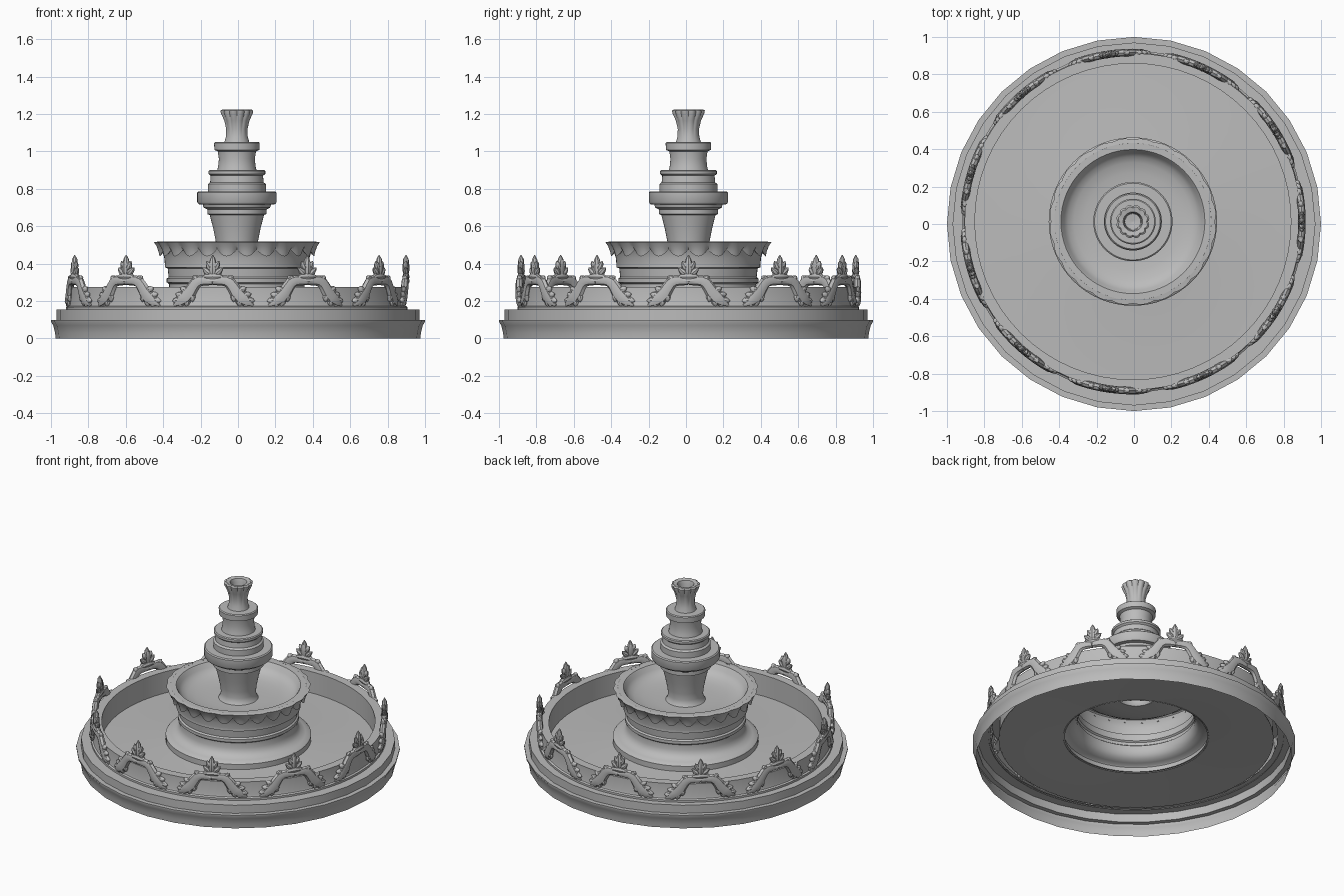
import bpy, bmesh, math
from mathutils import Vector

cube = bpy.data.objects.get("Cube")
if cube:
    bpy.data.objects.remove(cube, do_unlink=True)

GREY = (0.5, 0.5, 0.5, 1)
stone = bpy.data.materials.new("grey_stone")
stone.use_nodes = True
stone.diffuse_color = GREY
stone.node_tree.nodes["Principled BSDF"].inputs["Base Color"].default_value = GREY

CENTRE = (-0.006, 0.013, 0)   # the upper parts sit slightly off the base
parts = []


def add_object(name, mesh, location=CENTRE, turn=0):
    obj = bpy.data.objects.new(name, mesh)
    obj.location = location
    obj.rotation_euler.z = turn
    bpy.context.collection.objects.link(obj)
    parts.append(obj)
    return obj


def to_mesh(name, bm):
    mesh = bpy.data.meshes.new(name)
    bm.to_mesh(mesh)
    bm.free()
    mesh.materials.append(stone)
    return mesh


def lathe(name, profile, segments=64, lobes=0, location=CENTRE):
    """Revolve (radius, height[, lobe radius, lobe height]) points about z."""
    bm = bmesh.new()
    rings = []
    for point in profile:
        r, z, dr, dz = (tuple(point) + (0, 0))[:4]
        ring = []
        for i in range(segments):
            a = math.tau * i / segments
            wave = abs(math.sin(lobes * a / 2))
            rr = r + dr * wave
            ring.append(bm.verts.new((rr * math.cos(a), rr * math.sin(a), z + dz * wave)))
        rings.append(ring)
    for low, high in zip(rings, rings[1:]):
        for i in range(segments):
            j = (i + 1) % segments
            bm.faces.new((low[i], low[j], high[j], high[i]))
    return add_object(name, to_mesh(name, bm), location)


def frond(bm, path, depth, sides=8):
    """Sweep a flattened oval along (across, height, half width) points."""
    rings = []
    for k, (s, z, w) in enumerate(path):
        before, after = path[max(k - 1, 0)], path[min(k + 1, len(path) - 1)]
        along = Vector((after[0] - before[0], after[1] - before[1])).normalized()
        ring = []
        for i in range(sides):
            a = math.tau * i / sides
            side = w * math.cos(a)
            out = min(depth, w) * math.sin(a)
            ring.append(bm.verts.new((out, s - along.y * side, z + along.x * side)))
        rings.append(ring)
    for low, high in zip(rings, rings[1:]):
        for i in range(sides):
            j = (i + 1) % sides
            bm.faces.new((low[i], low[j], high[j], high[i]))
    bm.faces.new(rings[0])
    bm.faces.new(rings[-1])


def leaf(bm, s, z, tilt, length, width, depth=0.015):
    """Pointed leaf growing from (s, z), tilted from upright."""
    shape = ((0, 0.5), (0.25, 0.95), (0.5, 1), (0.8, 0.6), (1, 0.08))
    t = math.radians(tilt)
    frond(bm, [(s + math.sin(t) * length * f, z + math.cos(t) * length * f, width * g)
               for f, g in shape], depth)


# Stepped base
lathe("base_plinth", [(0.975, 0), (0.978, 0.03), (0.988, 0.07), (1, 0.09), (1, 0.1),
                      (0.97, 0.1), (0.97, 0.155), (0.89, 0.155)], 32, location=(0, 0, 0))

# Pool wall with a broad flat rim, and a floor rising gently to the middle
lathe("pool_wall", [(0.913, 0.15), (0.913, 0.168), (0.903, 0.174), (0.9, 0.185), (0.9, 0.275),
                    (0.845, 0.275), (0.845, 0.13)])
lathe("pool_floor", [(0.85, 0.13), (0.65, 0.136), (0.44, 0.15)])

# Pedestal and main bowl
lathe("pedestal", [(0.45, 0.145), (0.45, 0.185), (0.443, 0.192), (0.415, 0.198), (0.385, 0.212),
                   (0.37, 0.232), (0.362, 0.255), (0.362, 0.29), (0.375, 0.3), (0.375, 0.32),
                   (0.365, 0.328), (0.37, 0.375), (0.385, 0.38), (0.385, 0.395)])
lathe("bowl", [(0.385, 0.395), (0.388, 0.43), (0.4, 0.47), (0.428, 0.512), (0.42, 0.518),
               (0.385, 0.518), (0.378, 0.51), (0.367, 0.488), (0.347, 0.468), (0.315, 0.453),
               (0.26, 0.442), (0.19, 0.436), (0.12, 0.435)])
lathe("bowl_leaf_rim", [(0.42, 0.518), (0.438, 0.515, 0.008, 0), (0.426, 0.498, 0.006, -0.005),
                        (0.413, 0.482, 0.008, -0.02), (0.405, 0.475, 0.012, -0.036),
                        (0.4, 0.478, 0.004, -0.028)], 192, 24)

# Central column with its tiers
lathe("column_stem", [(0.123, 0.435), (0.113, 0.45), (0.108, 0.475), (0.113, 0.52), (0.127, 0.59),
                      (0.145, 0.66), (0.158, 0.665), (0.158, 0.69), (0.178, 0.7), (0.182, 0.715),
                      (0.205, 0.718), (0.212, 0.73), (0.212, 0.78), (0.205, 0.786), (0.15, 0.786)])
lathe("middle_tier", [(0.155, 0.78), (0.155, 0.825), (0.143, 0.835), (0.14, 0.87), (0.152, 0.88),
                      (0.152, 0.895), (0.146, 0.9), (0.09, 0.9)])
lathe("upper_tier", [(0.106, 0.895), (0.1, 0.92), (0.096, 0.96), (0.102, 1.0), (0.12, 1.008),
                     (0.122, 1.045), (0.116, 1.05), (0.05, 1.05)])
lathe("spout", [(0.068, 1.045), (0.058, 1.08), (0.056, 1.12, 0.002, 0), (0.064, 1.165, 0.005, 0),
                (0.079, 1.205, 0.009, 0), (0.081, 1.218, 0.009, 0), (0.072, 1.225, 0.008, 0),
                (0.052, 1.22), (0.046, 1.2), (0.042, 1.12), (0.001, 1.115)], 96, 12)

# Leafy crest, modelled flat and then wrapped round the wall
bm = bmesh.new()
leaf(bm, 0, 0.335, 0, 0.112, 0.024, 0.018)
frond(bm, [(-0.06, 0.325, 0.006), (-0.04, 0.328, 0.018), (0, 0.33, 0.022),
           (0.04, 0.328, 0.018), (0.06, 0.325, 0.006)], 0.02)
for m in (-1, 1):
    # scrolling arm
    frond(bm, [(m * s, z, w) for s, z, w in (
        (0, 0.305, 0.02), (0.035, 0.309, 0.025), (0.068, 0.309, 0.029), (0.093, 0.296, 0.032),
        (0.11, 0.273, 0.033), (0.126, 0.247, 0.036), (0.15, 0.22, 0.038),
        (0.18, 0.198, 0.029), (0.218, 0.175, 0.005))], 0.02)
    # crown leaves
    for s, z, tilt, length in ((0.008, 0.365, 28, 0.055), (0.012, 0.34, 48, 0.058)):
        leaf(bm, m * s, z, m * tilt, length, 0.018)
    # serrated leaves along the arm
    for s, z, tilt, length in ((0.08, 0.308, 50, 0.04), (0.135, 0.25, 62, 0.05),
                               (0.155, 0.225, 75, 0.053), (0.175, 0.205, 95, 0.05),
                               (0.118, 0.24, 190, 0.045), (0.14, 0.215, 172, 0.045),
                               (0.165, 0.205, 155, 0.042)):
        leaf(bm, m * s, z, m * tilt, length, 0.02)
bmesh.ops.recalc_face_normals(bm, faces=bm.faces)
CREST_RADIUS = 0.904
for v in bm.verts:
    radius, angle = CREST_RADIUS + v.co.x, v.co.y / CREST_RADIUS
    v.co = (radius * math.cos(angle), radius * math.sin(angle), v.co.z)
crest_mesh = to_mesh("leaf_crest", bm)
CRESTS = 11
for i in range(CRESTS):
    add_object(f"leaf_crest_{i + 1}", crest_mesh, CENTRE, math.tau * i / CRESTS)

# Smooth shading with crisp mouldings
bpy.ops.object.select_all(action="DESELECT")
for obj in parts:
    obj.select_set(True)
bpy.context.view_layer.objects.active = parts[0]
bpy.ops.object.shade_smooth_by_angle(angle=math.radians(35))
